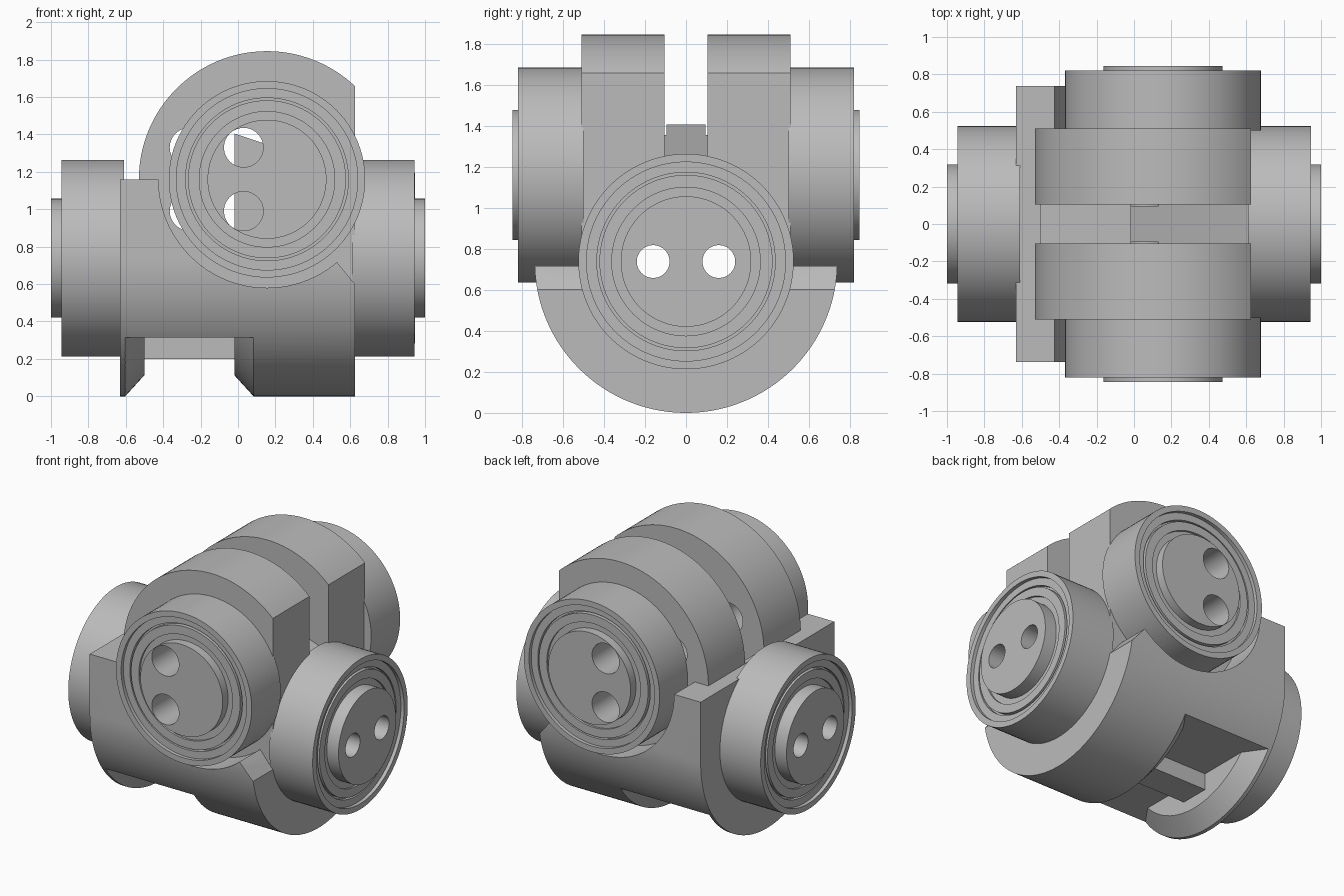
import bpy, bmesh, math
from mathutils import Matrix, Vector

if "Cube" in bpy.data.objects:
    bpy.data.objects.remove(bpy.data.objects["Cube"])

grey = bpy.data.materials.new("plain_grey")
grey.use_nodes = True
COLOUR = (0.5, 0.5, 0.5, 1)
grey.diffuse_color = COLOUR
grey.node_tree.nodes["Principled BSDF"].inputs["Base Color"].default_value = COLOUR

SEG = 96
LOW_Z = 0.738            # height of the left-right axis
HIGH = (0.155, 1.16)     # x and z of the front-back axis
TAU = 2 * math.pi


def make(name, bm):
    bmesh.ops.recalc_face_normals(bm, faces=bm.faces)
    mesh = bpy.data.meshes.new(name)
    bm.to_mesh(mesh)
    bm.free()
    obj = bpy.data.objects.new(name, mesh)
    bpy.context.collection.objects.link(obj)
    mesh.materials.append(grey)
    return obj


def prism(name, points, lo, hi, axis="y"):
    """Extrude an outline: (x, z) along y, or (y, z) along x."""
    bm = bmesh.new()
    at = (lambda p, d: (p[0], d, p[1])) if axis == "y" else (lambda p, d: (d, p[0], p[1]))
    face = bm.faces.new([bm.verts.new(at(p, lo)) for p in points])
    moved = bmesh.ops.extrude_face_region(bm, geom=[face])["geom"]
    shift = Vector(at((0, 0), hi - lo))
    bmesh.ops.translate(bm, vec=shift, verts=[v for v in moved if isinstance(v, bmesh.types.BMVert)])
    return make(name, bm)


def lathe(name, profile, centre, direction, seg=SEG):
    """Turn (distance, radius) points about an axis; both ends are capped."""
    bm = bmesh.new()
    place = Matrix.Translation(centre) @ Vector(direction).to_track_quat("Z", "Y").to_matrix().to_4x4()
    rings = [[bm.verts.new(place @ Vector((r * math.cos(TAU * i / seg), r * math.sin(TAU * i / seg), d)))
              for i in range(seg)] for d, r in profile]
    for a, b in zip(rings, rings[1:]):
        for i in range(seg):
            j = (i + 1) % seg
            bm.faces.new((a[i], a[j], b[j], b[i]))
    bm.faces.new(rings[0])
    bm.faces.new(rings[-1])
    return make(name, bm)


def combine(obj, other, operation="DIFFERENCE"):
    """Apply one boolean and discard the helper."""
    mod = obj.modifiers.new("cut", "BOOLEAN")
    mod.operation, mod.object, mod.solver = operation, other, "EXACT"
    bpy.context.view_layer.objects.active = obj
    bpy.ops.object.modifier_apply(modifier=mod.name)
    bpy.data.objects.remove(other)


def drill(obj, radius, centre, direction, start, end):
    combine(obj, lathe("drill", [(start, radius), (end, radius)], centre, direction, 48))


def arc(cx, cz, r, a0, a1, n=SEG):
    return [(cx + r * math.cos(a0 + (a1 - a0) * i / n), cz + r * math.sin(a0 + (a1 - a0) * i / n))
            for i in range(n + 1)]


# Cradle: round-bottomed trough running left to right
outline = arc(0, LOW_Z, LOW_Z, math.pi, TAU) + [(LOW_Z, HIGH[1]), (-LOW_Z, HIGH[1])]
body = prism("joint_body", outline, -0.63, 0.625, "x")

# Clearance pockets around the front and back bearings, with a sloped right lip
lip = [(0.53, 0.715), (0.7, 0.51), (0.7, 1.3), (0.3, 1.3), (0.3, 0.9)]
for s in (-1, 1):
    combine(body, lathe("pocket", [(0.508, 0.58), (1, 0.58)], (HIGH[0], 0, HIGH[1]), (0, s, 0)))
    combine(body, prism("lip_cut", lip, *sorted((s * 0.508, s * 1))))

# Round yoke, trimmed flat on one side
flat = math.acos(0.471 / 0.685)
combine(body, prism("yoke", arc(*HIGH, 0.685, flat, TAU - flat), -0.51, 0.51), "UNION")

# Window under the cradle with flared sides
window = lathe("window", [(-0.5, 0.625), (-0.62, 0.757), (0.1, 0.757), (-0.02, 0.625)],
               (0, 0, LOW_Z), (1, 0, 0))
combine(window, prism("limit", [(-1, -1), (1, -1), (1, 0.315), (-1, 0.315)], -1, 1), "INTERSECT")
combine(body, window)

# Central slot, leaving a sloped web on one side
slot = [(-0.5, 0.2), (-0.02, 0.2), (-0.02, 1.405), (0.8, 1.13), (0.8, 2),
        (-0.6, 2), (-0.6, 1.162), (-0.5, 1.162)]
combine(body, prism("slot", slot, -0.105, 0.105))


def bearing(name, centre, direction, start, rim, pin):
    """Housing, sunken rings and protruding pin."""
    return lathe(name, [(start, 0.525), (rim, 0.525), (rim, 0.485), (rim - 0.025, 0.485),
                        (rim - 0.025, 0.435), (rim - 0.05, 0.435), (rim - 0.05, 0.422),
                        (rim - 0.02, 0.422), (rim - 0.02, 0.362), (rim - 0.035, 0.362),
                        (rim - 0.035, 0.318), (pin, 0.318)], centre, direction)


parts = [body]
for s, side in ((1, "left"), (-1, "right")):
    part = bearing(side + "_bearing", (0, 0, LOW_Z), (s, 0, 0), 0.61, 0.945, 1)
    for y in (-0.16, 0.16):
        drill(part, 0.08, (0, y, LOW_Z), (s, 0, 0), 0.4, 1.2)
    parts.append(part)
for s, side in ((-1, "front"), (1, "back")):
    part = bearing(side + "_bearing", (HIGH[0], 0, HIGH[1]), (0, s, 0), 0.5, 0.82, 0.845)
    for z in (0.99, 1.33):
        drill(part, 0.105, (0.03, 0, z), (0, s, 0), 0.3, 1)
        for x in (0.03, -0.26):
            drill(body, 0.105, (x, 0, z), (0, s, 0), 0.095, 0.7)
    parts.append(part)
for y in (-0.16, 0.16):
    drill(body, 0.08, (0, y, LOW_Z), (1, 0, 0), -1, 1)

# Smooth the round walls, keep the edges crisp
bpy.ops.object.select_all(action="DESELECT")
for part in parts:
    part.select_set(True)
bpy.context.view_layer.objects.active = body
bpy.ops.object.shade_smooth_by_angle(angle=math.radians(30))
